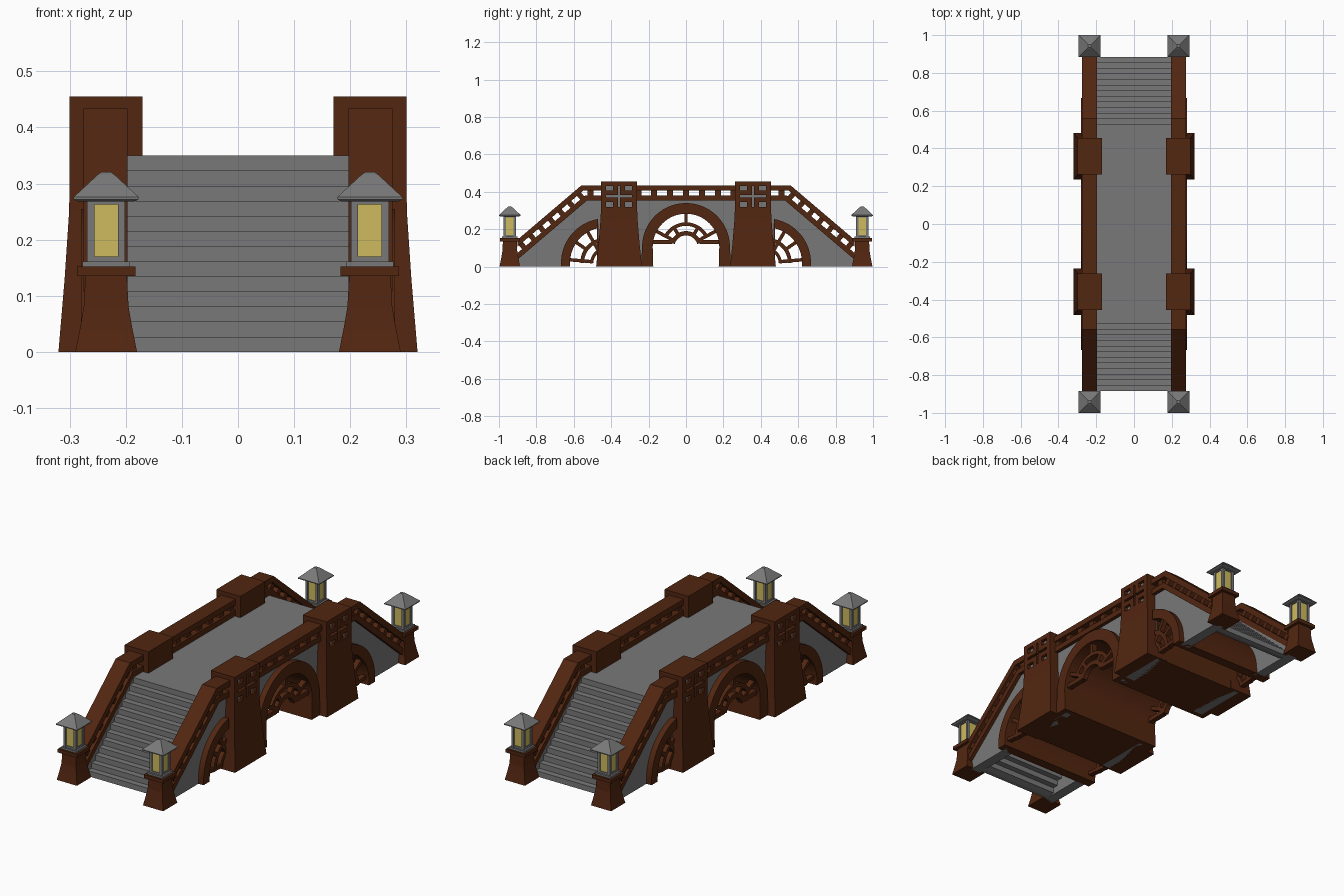
import bpy, bmesh, math
from math import sin, cos, radians

if "Cube" in bpy.data.objects:
    bpy.data.objects.remove(bpy.data.objects["Cube"])


def material(name, rgb):
    m = bpy.data.materials.new(name)
    m.diffuse_color = (*rgb, 1)
    m.use_nodes = True
    m.node_tree.nodes["Principled BSDF"].inputs["Base Color"].default_value = m.diffuse_color
    return m


WOOD = material("dark_red_wood", (0.085, 0.019, 0.0055))
STONE = material("grey_stone", (0.19, 0.19, 0.19))
GLASS = material("warm_lantern_glass", (0.62, 0.50, 0.115))


def loft(name, rings, mat):
    """Skin a list of equal-length point rings and cap both ends."""
    bm = bmesh.new()
    vs = [[bm.verts.new(p) for p in r] for r in rings]
    n = len(rings[0])
    for a, b in zip(vs, vs[1:]):
        for i in range(n):
            j = (i + 1) % n
            bm.faces.new((a[i], a[j], b[j], b[i]))
    bm.faces.new(vs[0])
    bm.faces.new(vs[-1])
    bmesh.ops.recalc_face_normals(bm, faces=bm.faces)
    me = bpy.data.meshes.new(name)
    bm.to_mesh(me)
    bm.free()
    me.materials.append(mat)
    ob = bpy.data.objects.new(name, me)
    bpy.context.collection.objects.link(ob)
    return ob


def prism(name, yz, x0, x1, mat):
    """Extrude a side-view outline across x."""
    return loft(name, [[(x, y, z) for y, z in yz] for x in (x0, x1)], mat)


def rect(x0, x1, y0, y1, z):
    return [(x0, y0, z), (x1, y0, z), (x1, y1, z), (x0, y1, z)]


def box(name, x0, x1, y0, y1, z0, z1, mat):
    return loft(name, [rect(x0, x1, y0, y1, z) for z in (z0, z1)], mat)


def arc(cy, cz, r, a0, a1, n=20):
    return [(cy + r * cos(radians(a0 + (a1 - a0) * i / n)),
             cz + r * sin(radians(a0 + (a1 - a0) * i / n))) for i in range(n + 1)]


def flip(yz):
    return [(-y, z) for y, z in yz]


def carve(ob, cutters):
    """Apply boolean cuts, then remove the cutters."""
    for c in cutters:
        c.hide_render = True
        m = ob.modifiers.new("cut", 'BOOLEAN')
        m.object, m.operation, m.solver = c, 'DIFFERENCE', 'EXACT'
    dg = bpy.context.evaluated_depsgraph_get()
    me = bpy.data.meshes.new_from_object(ob.evaluated_get(dg))
    ob.modifiers.clear()
    ob.data = me
    for c in cutters:
        bpy.data.objects.remove(c)


# --- Railing path: flat, then sloping down with the stairs ---
Y0, Z0, Y_END = 0.53, 0.353, 0.90
TILT = math.atan(0.85)


def slope_pt(s, off):
    return (Y0 + s * cos(TILT) + off * sin(TILT), Z0 - s * sin(TILT) + off * cos(TILT))


def rail_line(off):
    """Half of the rail line at an offset: bend point and end point."""
    yb = Y0 + off * math.tan(TILT / 2)
    return [(yb, Z0 + off), (Y_END, Z0 + off - 0.85 * (Y_END - yb))]


def band(o0, o1):
    a, b = rail_line(o1), rail_line(o0)
    return flip(a)[::-1] + a + b[::-1] + flip(b)


# --- Deck and hollow stairs ---
N = 13
RISE, RUN = 0.35 / N, 0.385 / N
stairs = [(0.5, 0.35)]
for i in range(N):
    y, z = 0.5 + i * RUN, 0.35 - i * RISE
    if i:
        stairs.append((y, z))
    stairs.append((y + RUN, z))
stairs.append((0.885, 0))
under = []
for y, z in stairs[1:]:
    under.append((y - 0.022, max(z - 0.018, 0)))
under = under[:-1]
under[-1] = (under[-1][0], 0)
half = stairs[1:] + under[::-1]
deck = flip(stairs[1:])[::-1] + half + flip(under[::-1])[::-1]
prism("deck_and_stairs", deck, -0.205, 0.205, STONE)

# --- Side walls, rails, balusters ---
CY, CZ, SZ = 0.43, 0.105, 0.02     # side arch y, centre arch z, side arch z
edge = rail_line(0.005)
right_bottom = [(0.2, 0), (0.47, 0)] + arc(CY, SZ, 0.215, 80, 0) + [(CY + 0.215, 0), (Y_END, 0)]
wall = (flip(right_bottom)[::-1] + [(-0.2, CZ)] + arc(0, CZ, 0.2, 180, 0)[1:-1] + [(0.2, CZ)]
        + right_bottom + edge[::-1] + flip(edge))
for s in (-1, 1):
    side = "right" if s > 0 else "left"
    prism("side_wall_" + side, wall, s * 0.2, s * 0.252, STONE)
    prism("lower_rail_" + side, band(0, 0.027), s * 0.197, s * 0.27, WOOD)
    prism("upper_rail_" + side, band(0.053, 0.081), s * 0.197, s * 0.275, WOOD)
    for k in range(-6, 7):
        y = k * 0.085
        box("baluster_" + side, s * 0.207, s * 0.265, y - 0.016, y + 0.016, 0.375, 0.41, WOOD)
    for f in (-1, 1):
        for k in range(7):
            t = 0.01 + k * 0.068
            q = [slope_pt(t + d, o) for d, o in
                 ((-0.014, 0.022), (0.014, 0.022), (0.014, 0.057), (-0.014, 0.057))]
            prism("stair_baluster_" + side, [(f * y, z) for y, z in q],
                  s * 0.207, s * 0.265, WOOD)

# --- Vaults running through the bridge ---
prism("centre_vault", [(0.24, 0)] + arc(0, CZ, 0.235, 0, 180, 28) + [(-0.24, 0), (-0.175, 0)]
      + arc(0, CZ, 0.178, 180, 0, 28) + [(0.175, 0)], -0.28, 0.28, WOOD)
side_vault = ([(CY + 0.238, 0)] + arc(CY, SZ, 0.238, 0, 80) + arc(CY, SZ, 0.19, 78, 0)
              + [(CY + 0.19, 0)])
for f in (-1, 1):
    prism("side_vault", [(f * y, z) for y, z in side_vault], -0.28, 0.28, WOOD)
    box("pier_core", -0.25, 0.25, f * 0.235, f * 0.475, 0, 0.335, WOOD)


# --- Lattice work inside the arches ---
def spoke(cy, cz, ang, r0, r1, f, xs, w=0.009):
    c, d = cos(radians(ang)), sin(radians(ang))
    q = [(cy + r * c - e * d, cz + r * d + e * c)
         for r, e in ((r0, -w), (r1, -w), (r1, w), (r0, w))]
    prism("lattice_spoke", [(f * y, z) for y, z in q], *xs, WOOD)


for s in (-1, 1):
    xs = (s * 0.238, s * 0.264)
    prism("lattice_inner_arch", arc(0, CZ, 0.085, 15, 165) + arc(0, CZ, 0.062, 165, 15), *xs, WOOD)
    prism("lattice_outer_arch", arc(0, CZ, 0.132, 28, 152) + arc(0, CZ, 0.113, 152, 28), *xs, WOOD)
    spoke(0, CZ, 90, 0.12, 0.185, 1, xs)
    for f in (-1, 1):
        spoke(0, CZ, 58, 0.075, 0.12, f, xs)
        spoke(0, CZ, 28, 0.075, 0.185, f, xs)
        spoke(0, CZ + 0.027, 0, 0.075, 0.183, f, xs, 0.011)
        prism("side_lattice_arch", [(f * y, z) for y, z in
              arc(CY, SZ, 0.135, 0, 75) + arc(CY, SZ, 0.115, 75, 0)], *xs, WOOD)
        prism("side_lattice_inner_arch", [(f * y, z) for y, z in
              arc(CY, SZ, 0.082, 0, 75) + arc(CY, SZ, 0.065, 75, 0)], *xs, WOOD)
        spoke(CY, SZ, 5, 0.07, 0.195, f, xs)
        spoke(CY, SZ, 35, 0.12, 0.195, f, xs)
        spoke(CY, SZ, 60, 0.07, 0.195, f, xs)

# --- Flared pillars with carved window panels ---
PY, WZ = 0.358, 0.376
for s in (-1, 1):
    for f in (-1, 1):
        rings = [rect(s * xi, s * xo, f * PY - h, f * PY + h, z) for z, xi, xo, h in
                 ((0, 0.2, 0.32, 0.1225), (0.13, 0.2, 0.309, 0.109), (0.25, 0.2, 0.301, 0.099),
                  (0.315, 0.2, 0.30, 0.0965), (0.336, 0.17, 0.30, 0.0965),
                  (0.455, 0.17, 0.30, 0.0965))]
        pillar = loft("pillar", rings, WOOD)
        holes = [(a * 0.050, b * 0.043, 0.019, 0.013) for a in (-1, 1) for b in (-1, 1)]
        holes += [(0, 0, 0.069, 0.006), (0, 0, 0.006, 0.056)]
        carve(pillar, [box("window_cutter", s * 0.282, s * 0.34, f * PY + y - w, f * PY + y + w,
                           WZ + z - h, WZ + z + h, WOOD) for y, z, w, h in holes])
        # stone backing, just proud of the carved recess floor
        for y, z, w, h in holes:
            box("window_backing", s * 0.279, s * 0.2835, f * PY + y - w, f * PY + y + w,
                WZ + z - h, WZ + z + h, STONE)


# --- End posts and lanterns ---
def stack(name, cx, cy, prof, mat):
    loft(name, [rect(cx - w, cx + w, cy - w, cy + w, z) for z, w in prof], mat)


for s in (-1, 1):
    for f in (-1, 1):
        x, y = s * 0.235, f * 0.942
        stack("end_post", x, y, ((0, 0.055), (0.04, 0.047), (0.08, 0.040), (0.136, 0.037)), WOOD)
        stack("post_cap", x, y, ((0.135, 0.052), (0.152, 0.052)), WOOD)
        stack("lantern_base", x, y, ((0.152, 0.042), (0.161, 0.042)), STONE)
        stack("lantern_glass", x, y, ((0.160, 0.029), (0.271, 0.029)), GLASS)
        for a in (-1, 1):
            for b in (-1, 1):
                stack("lantern_corner", x + a * 0.0275, y + b * 0.0275,
                      ((0.160, 0.0065), (0.271, 0.0065)), STONE)
        stack("lantern_sill", x, y, ((0.160, 0.033), (0.170, 0.033)), STONE)
        stack("lantern_lintel", x, y, ((0.263, 0.033), (0.272, 0.033)), STONE)
        stack("lantern_roof", x, y, ((0.268, 0.050), (0.272, 0.058), (0.276, 0.058),
                                     (0.315, 0.016), (0.321, 0.008)), STONE)
